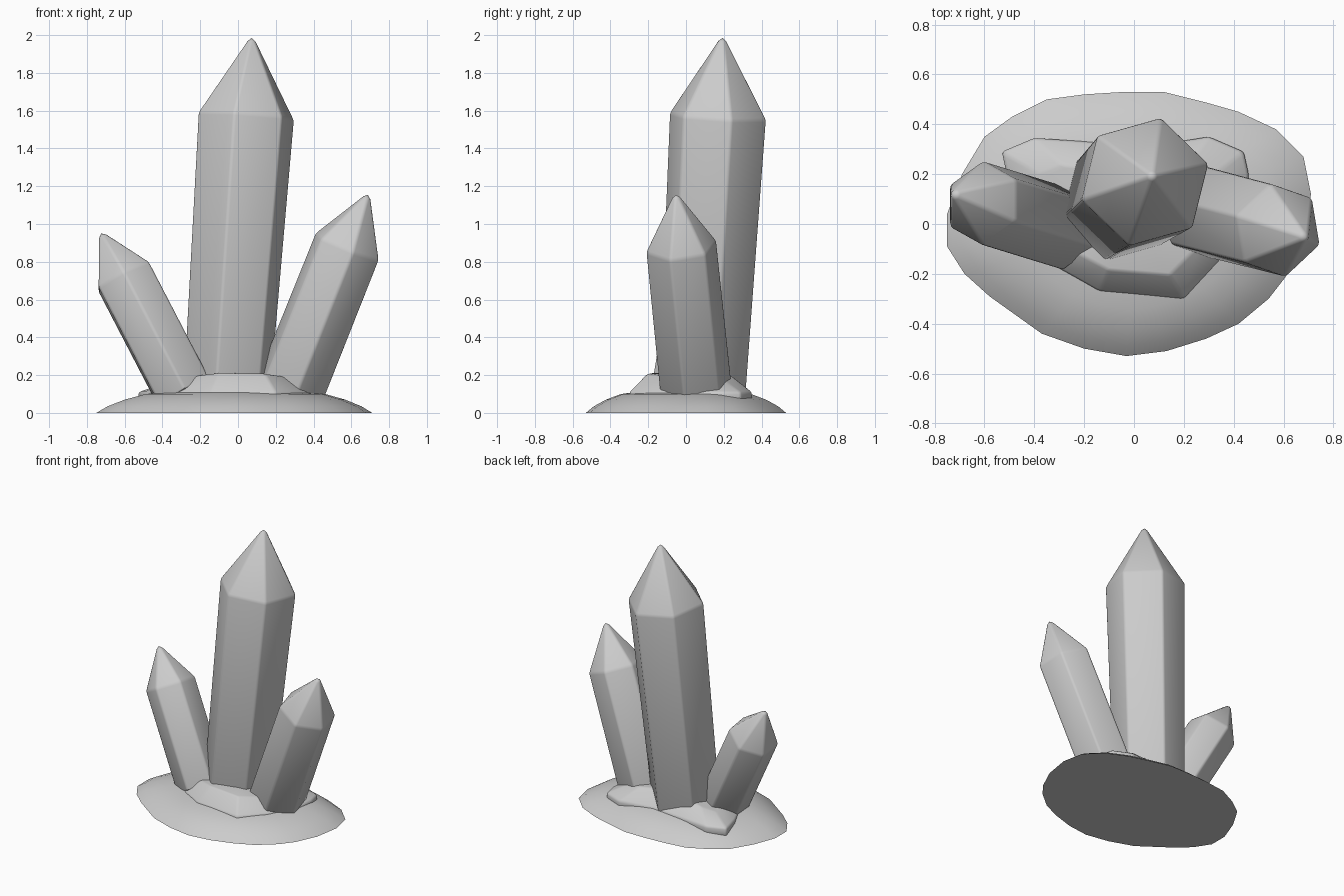
import bpy
import bmesh
from math import radians, cos, sin
from mathutils import Vector

cube = bpy.data.objects.get("Cube")
if cube:
    bpy.data.objects.remove(cube, do_unlink=True)

GREY = (0.6, 0.6, 0.6, 1)
stone = bpy.data.materials.new("stone_grey")
stone.use_nodes = True
stone.diffuse_color = GREY
stone.node_tree.nodes["Principled BSDF"].inputs["Base Color"].default_value = GREY


def finish(name, bm, bevel=0.0, segments=2, smooth_angle=40):
    """Turn a bmesh into a smooth-shaded object with softened edges."""
    bmesh.ops.recalc_face_normals(bm, faces=bm.faces)
    mesh = bpy.data.meshes.new(name)
    bm.to_mesh(mesh)
    bm.free()
    mesh.materials.append(stone)
    obj = bpy.data.objects.new(name, mesh)
    bpy.context.collection.objects.link(obj)
    bpy.ops.object.select_all(action="DESELECT")
    obj.select_set(True)
    bpy.context.view_layer.objects.active = obj
    if bevel:
        modifier = obj.modifiers.new("soft_edges", "BEVEL")
        modifier.width = bevel
        modifier.segments = segments
        modifier.limit_method = "ANGLE"
        modifier.angle_limit = radians(15)
        bpy.ops.object.modifier_apply(modifier=modifier.name)
    bpy.ops.object.shade_smooth_by_angle(angle=radians(smooth_angle))
    return obj


def bridge(bm, lower, upper):
    """Join two rings of vertices with quads."""
    count = len(lower)
    for i in range(count):
        j = (i + 1) % count
        bm.faces.new((lower[i], lower[j], upper[j], upper[i]))


def fan(bm, ring, point):
    """Close a ring with triangles meeting at a point."""
    apex = bm.verts.new(point)
    for i, vert in enumerate(ring):
        bm.faces.new((vert, ring[(i + 1) % len(ring)], apex))


def crystal(name, base, shoulder, base_radius, radius, tip_length, turn):
    """Six-sided leaning prism with a pointed end."""
    base, shoulder = Vector(base), Vector(shoulder)
    axis = (shoulder - base).normalized()
    side = Vector((1, 0, 0))
    side = (side - axis * side.dot(axis)).normalized()
    front = axis.cross(side)
    bm = bmesh.new()
    rings = []
    for centre, size in ((base, base_radius), (shoulder, radius)):
        angles = [radians(turn + 60 * k) for k in range(6)]
        rings.append([bm.verts.new(centre + size * (side * cos(a) + front * sin(a)))
                      for a in angles])
    bm.faces.new(rings[0])
    bridge(bm, *rings)
    fan(bm, rings[1], shoulder + axis * tip_length)
    return finish(name, bm, bevel=0.012)


# Low domed base with an uneven outline
outline = [(.71, .12), (.68, .27), (.57, .38), (.42, .45), (.28, .49), (.12, .53),
           (-.04, .53), (-.2, .52), (-.35, .5), (-.49, .43), (-.6, .35), (-.69, .2),
           (-.75, .04), (-.75, -.09), (-.68, -.2), (-.58, -.29), (-.37, -.44),
           (-.2, -.5), (-.03, -.53), (.13, -.51), (.29, -.46), (.42, -.4),
           (.54, -.3), (.61, -.21), (.68, -.06)]
profile = [(1, 0), (.92, .035), (.8, .07), (.65, .1), (.4, .118)]
bm = bmesh.new()
rings = [[bm.verts.new((x * s, y * s, z)) for x, y in outline] for s, z in profile]
bm.faces.new(rings[0])
for lower, upper in zip(rings, rings[1:]):
    bridge(bm, lower, upper)
fan(bm, rings[-1], (0, 0, .125))
finish("base_mound", bm)

# Broken rock collar around the crystal feet
collar = [(.46, .2), (.44, .29), (.3, .35), (.05, .31), (-.18, .33), (-.4, .345),
          (-.53, .29), (-.5, .15), (-.4, -.08), (-.3, -.18), (-.14, -.27),
          (.2, -.3), (.34, -.15), (.45, .05)]
bm = bmesh.new()
foot = [bm.verts.new((x, y, .05)) for x, y in collar]
rim = [bm.verts.new((x, y, .11)) for x, y in collar]
top = [bm.verts.new((x * .72, y * .68, .215 - .2 * x * x)) for x, y in collar]
bm.faces.new(foot)
bridge(bm, foot, rim)
bridge(bm, rim, top)
fan(bm, top, (0, 0, .21))
finish("rock_collar", bm, bevel=0.012)

# Three leaning crystals
crystal("main_crystal", (-.06, .084, .1), (.044, .169, 1.57), .24, .265, .44, 16)
crystal("left_crystal", (.266, .055, .1), (.578, -.025, .88), .195, .192, .32, 40)
crystal("right_crystal", (-.283, -.016, .1), (-.605, .083, .72), .172, .172, .285, 30)
